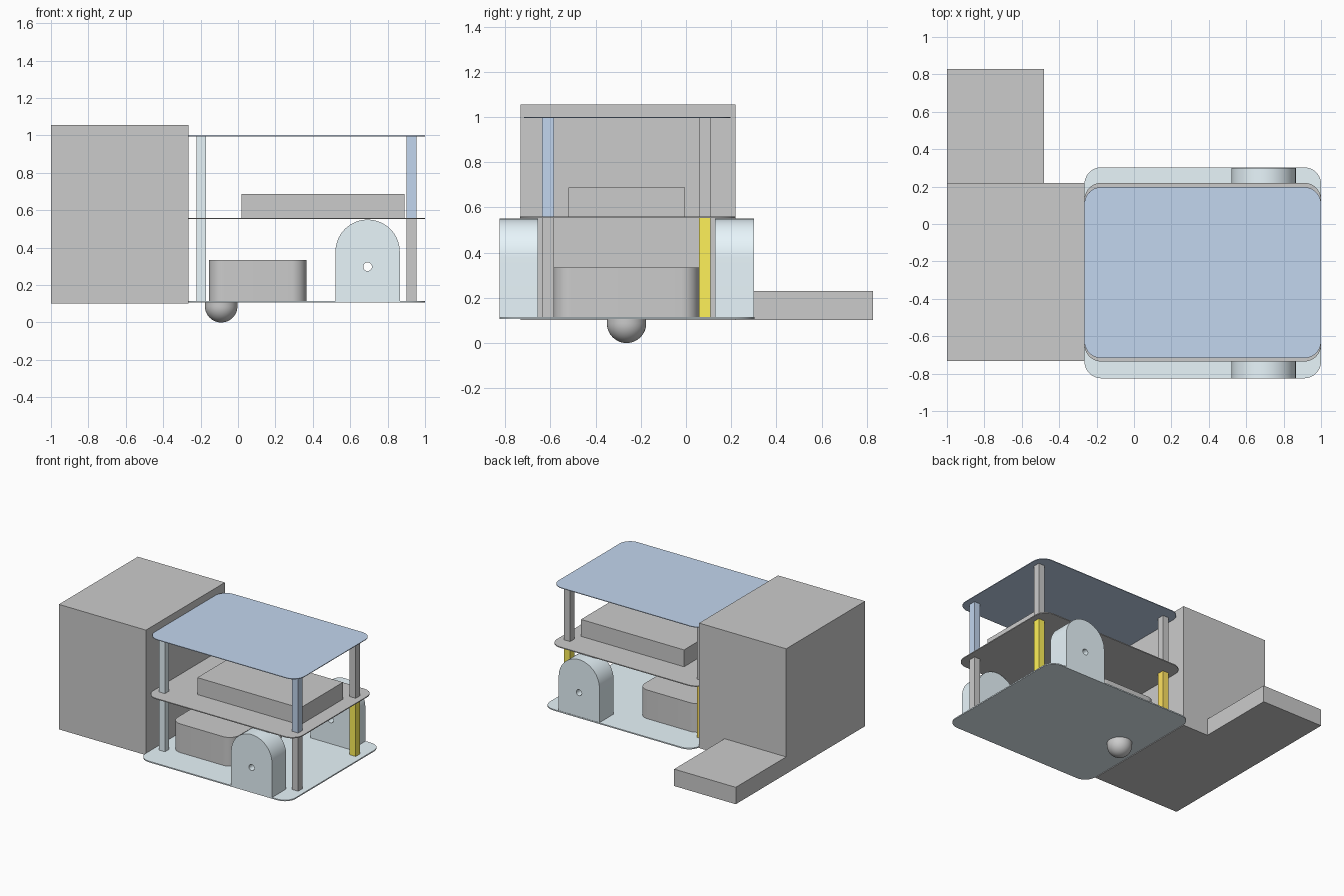
import bpy, bmesh
from math import sin, cos, pi, radians

if "Cube" in bpy.data.objects:
    bpy.data.objects.remove(bpy.data.objects["Cube"])

def material(name, rgb):
    m = bpy.data.materials.new(name)
    m.diffuse_color = (*rgb, 1)
    m.use_nodes = True
    m.node_tree.nodes["Principled BSDF"].inputs["Base Color"].default_value = m.diffuse_color
    return m

PALE = material("pale_blue", (0.81, 0.92, 0.97))
BLUE = material("blue", (0.54, 0.67, 0.86))
YELLOW = material("yellow", (1.0, 0.88, 0.10))
ORANGE = material("orange", (1.0, 0.76, 0.12))

def arc(cx, cy, r, a0, a1, n):
    return [(cx + r * cos(radians(a0 + (a1 - a0) * i / n)),
             cy + r * sin(radians(a0 + (a1 - a0) * i / n))) for i in range(n + 1)]

def finish(ob, mat=None, smooth=False):
    if mat:
        ob.data.materials.append(mat)
    if smooth:
        bpy.ops.object.select_all(action='DESELECT')
        ob.select_set(True)
        bpy.context.view_layer.objects.active = ob
        bpy.ops.object.shade_smooth_by_angle(angle=radians(30))
    return ob

def box(name, x0, x1, y0, y1, z0, z1, mat=None):
    bm = bmesh.new()
    bmesh.ops.create_cube(bm, size=1)
    for v in bm.verts:
        v.co = (x1 if v.co.x > 0 else x0, y1 if v.co.y > 0 else y0, z1 if v.co.z > 0 else z0)
    me = bpy.data.meshes.new(name)
    bm.to_mesh(me)
    bm.free()
    ob = bpy.data.objects.new(name, me)
    bpy.context.collection.objects.link(ob)
    return finish(ob, mat)

def prism(name, loops, depth, loc, rot=(0, 0, 0), mat=None):
    """Filled outline (later loops are holes) thickened about its plane."""
    cu = bpy.data.curves.new(name, 'CURVE')
    cu.dimensions, cu.fill_mode, cu.extrude = '2D', 'BOTH', depth / 2
    for pts in loops:
        sp = cu.splines.new('POLY')
        sp.points.add(len(pts) - 1)
        for p, (x, y) in zip(sp.points, pts):
            p.co = (x, y, 0, 1)
        sp.use_cyclic_u = True
    ob = bpy.data.objects.new(name, cu)
    bpy.context.collection.objects.link(ob)
    ob.location, ob.rotation_euler = loc, rot
    bpy.ops.object.select_all(action='DESELECT')
    ob.select_set(True)
    bpy.context.view_layer.objects.active = ob
    bpy.ops.object.convert(target='MESH')
    ob = bpy.context.view_layer.objects.active
    bm = bmesh.new()
    bm.from_mesh(ob.data)
    bmesh.ops.remove_doubles(bm, verts=bm.verts, dist=1e-5)
    bmesh.ops.recalc_face_normals(bm, faces=bm.faces)
    bm.to_mesh(ob.data)
    bm.free()
    return finish(ob, mat, True)

def rounded_plate(name, x0, x1, y0, y1, z0, z1, r, mat=None):
    pts = (arc(x1 - r, y1 - r, r, 0, 90, 10) + arc(x0 + r, y1 - r, r, 90, 180, 10)
           + arc(x0 + r, y0 + r, r, 180, 270, 10) + arc(x1 - r, y0 + r, r, 270, 360, 10))
    return prism(name, [pts[:-1] if pts[-1] == pts[0] else pts], z1 - z0, (0, 0, (z0 + z1) / 2), mat=mat)

# Three decks
rounded_plate("bottom_deck", -0.265, 1, -0.825, 0.303, 0.106, 0.115, 0.09, PALE)
rounded_plate("middle_deck", -0.265, 1, -0.735, 0.22, 0.552, 0.559, 0.09)
rounded_plate("top_deck", -0.265, 1, -0.717, 0.197, 0.995, 1.0, 0.09, BLUE)

# Standoff posts between the decks
posts = [("front_left", -0.197, -0.611, PALE, PALE), ("front_right", 0.928, -0.611, None, BLUE),
         ("back_left", -0.197, 0.083, ORANGE, None), ("back_right", 0.928, 0.083, YELLOW, None)]
for name, x, y, low, high in posts:
    h = 0.026
    box(name + "_lower_post", x - h, x + h, y - h, y + h, 0.115, 0.552, low)
    box(name + "_upper_post", x - h, x + h, y - h, y + h, 0.559, 0.995, high)

# Arched wheel blocks with an axle hole
arch = [(0.521, 0.115), (0.865, 0.115)] + arc(0.693, 0.378, 0.172, 0, 180, 32)
hole = arc(0.693, 0.298, 0.023, 0, 360, 24)[:-1]
for name, y in (("front_wheel_block", -0.74), ("back_wheel_block", 0.214)):
    prism(name, [arch, hole], 0.172, (0, y, 0), (pi / 2, 0, 0), PALE)

# Battery pack and controller box
rounded_plate("battery_pack", -0.155, 0.365, -0.587, 0.057, 0.115, 0.334, 0.08)
box("controller_box", 0.02, 0.89, -0.52, -0.005, 0.559, 0.688)

# Caster ball: lathed dome with short collar
N = 40
profile = [(0.087 * sin(pi / 2 * i / 12), 0.087 - 0.087 * cos(pi / 2 * i / 12)) for i in range(1, 13)]
profile.append((0.087, 0.106))
bm = bmesh.new()
rings = [[bm.verts.new((r * cos(2 * pi * k / N), r * sin(2 * pi * k / N), z)) for k in range(N)]
         for r, z in profile]
tip = bm.verts.new((0, 0, 0))
for k in range(N):
    j = (k + 1) % N
    bm.faces.new((tip, rings[0][j], rings[0][k]))
    for a, b in zip(rings, rings[1:]):
        bm.faces.new((a[k], a[j], b[j], b[k]))
bm.faces.new(rings[-1])
bmesh.ops.recalc_face_normals(bm, faces=bm.faces)
me = bpy.data.meshes.new("caster_ball")
bm.to_mesh(me)
bm.free()
caster = bpy.data.objects.new("caster_ball", me)
bpy.context.collection.objects.link(caster)
caster.location = (-0.09, -0.263, 0)
finish(caster, None, True)

# Rear cargo block and its side step
box("cargo_block", -1, -0.265, -0.732, 0.22, 0.101, 1.055)
box("side_step", -1, -0.48, 0.22, 0.828, 0.101, 0.23)
